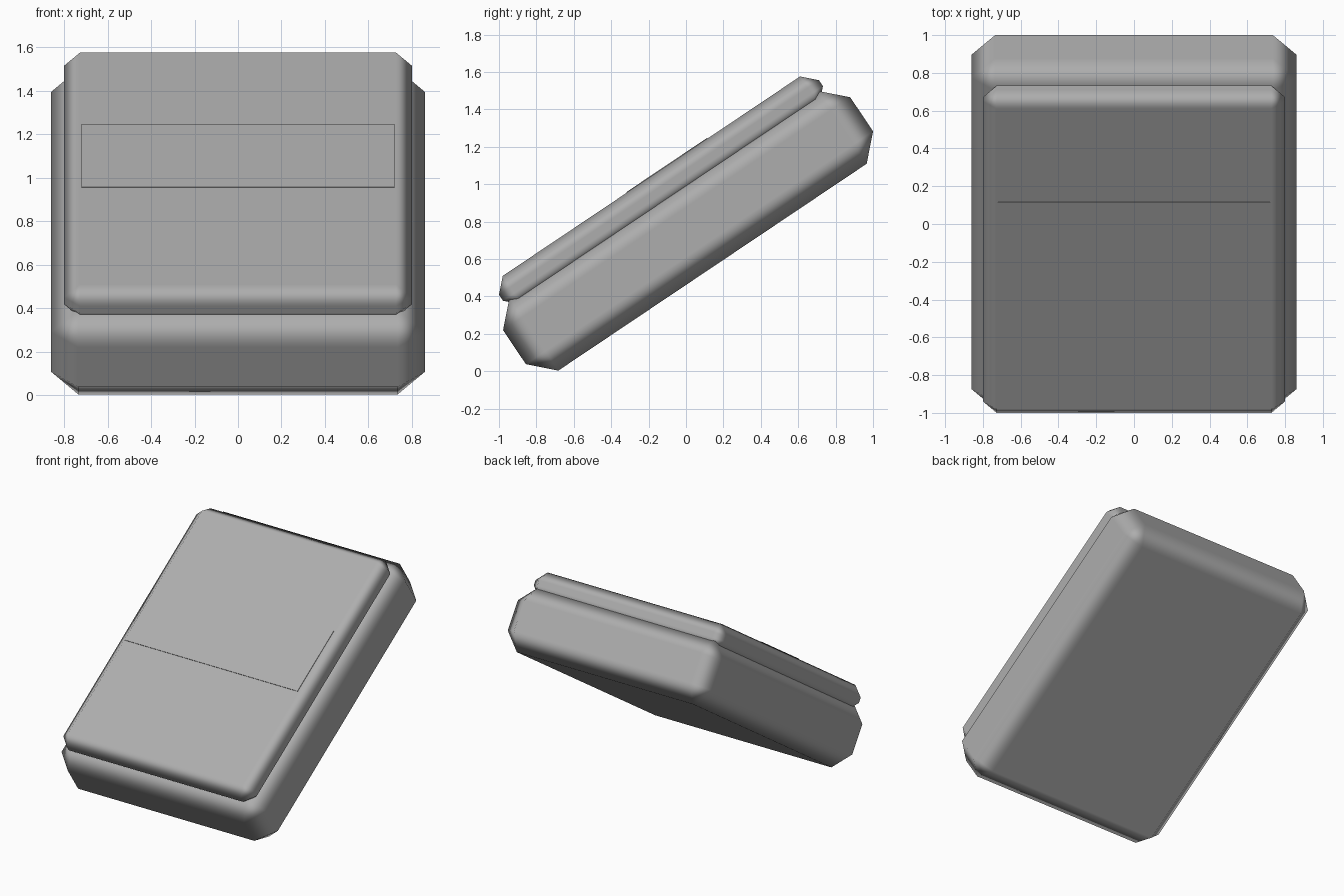
import bpy
import bmesh
from math import radians
from mathutils import Matrix, Vector

old = bpy.data.objects.get("Cube")
if old:
    bpy.data.objects.remove(old, do_unlink=True)

TILT = radians(33.85)

# Single plain grey
grey = bpy.data.materials.new("plain_grey")
grey.use_nodes = True
colour = (0.42, 0.42, 0.42, 1)
grey.diffuse_color = colour
grey.node_tree.nodes["Principled BSDF"].inputs["Base Color"].default_value = colour


def slab(name, half_width, along, depth, bevel=0):
    """Box spanning 'along' the slope and 'depth' across it, tilted as a whole."""
    bm = bmesh.new()
    bmesh.ops.create_cube(bm, size=1)
    size = Vector((2 * half_width, along[1] - along[0], depth[1] - depth[0]))
    centre = Vector((0, sum(along) / 2, sum(depth) / 2))
    bm.transform(Matrix.Translation(centre) @ Matrix.Diagonal(size).to_4x4())
    mesh = bpy.data.meshes.new(name)
    bm.to_mesh(mesh)
    bm.free()
    mesh.materials.append(grey)
    obj = bpy.data.objects.new(name, mesh)
    obj.rotation_euler.x = TILT
    bpy.context.collection.objects.link(obj)
    if bevel:
        # One wide chamfer, shaded round while the large faces stay flat
        mesh.shade_smooth()
        mod = obj.modifiers.new("chamfer", 'BEVEL')
        mod.width = bevel
        mod.segments = 1
        mod.limit_method = 'NONE'
        mod.harden_normals = True
    return obj


# Thick lower block
slab("body", 0.86, (-0.69, 1.545), (0.383, 0.852), 0.125)

# Thinner cover resting on the upper face
slab("cover", 0.80, (-0.603, 1.457), (0.785, 0.969), 0.073)

# Thin rectangular plate on the cover
slab("label_plate", 0.72, (0.268, 0.79), (0.966, 0.973))
